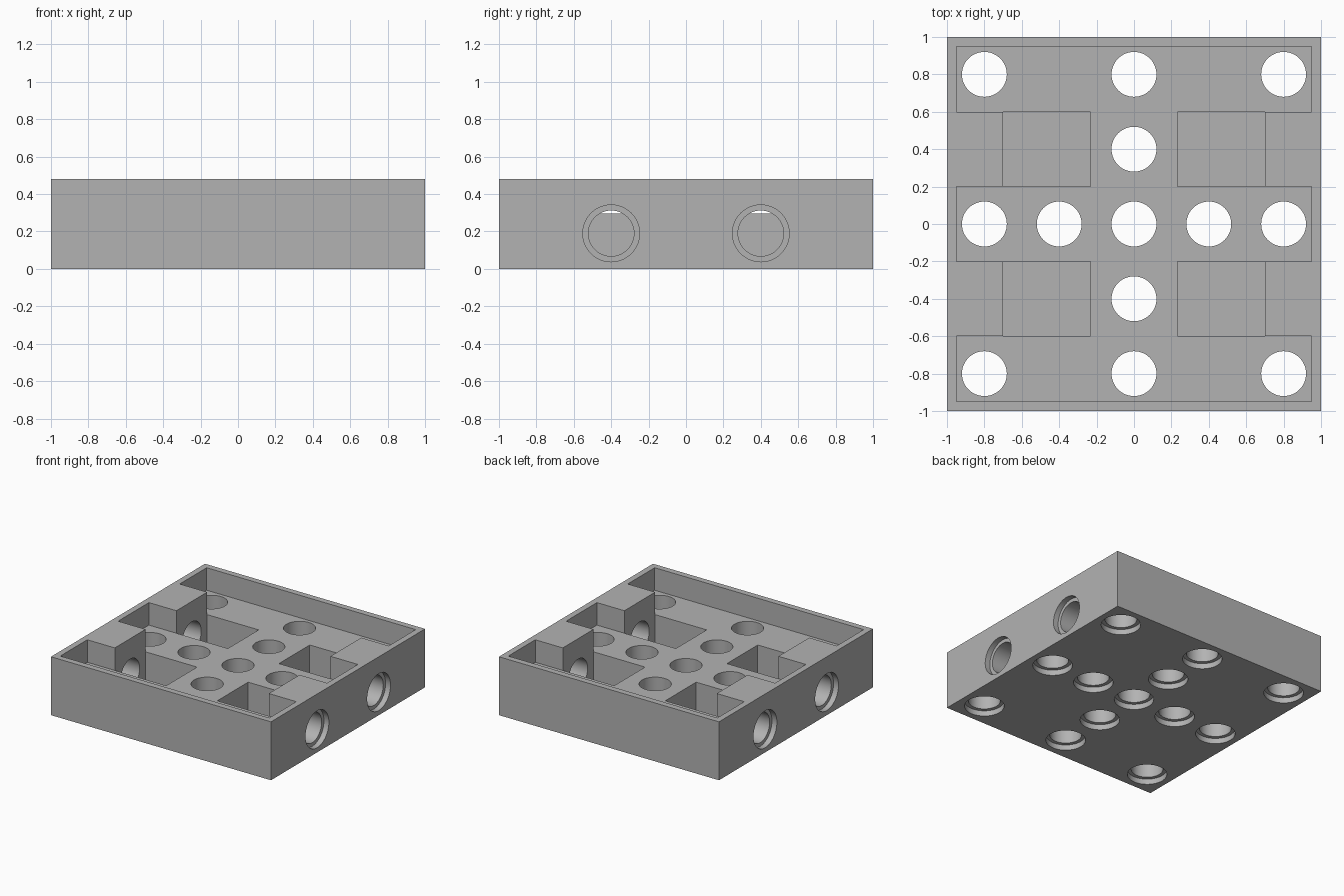
import bpy
import bmesh
import math
from mathutils import Matrix, Vector

cube = bpy.data.objects.get("Cube")
if cube:
    bpy.data.objects.remove(cube, do_unlink=True)

HEIGHT = 0.48
FLOOR = 0.295
POCKET_BOTTOM = 0.05
HOLE_R, RECESS_R, RECESS = 0.122, 0.152, 0.045
SIDE_HOLE_Z = 0.19

grey = bpy.data.materials.new("light_grey")
grey.use_nodes = True
COLOUR = (0.45, 0.45, 0.45, 1)
grey.diffuse_color = COLOUR
grey.node_tree.nodes["Principled BSDF"].inputs["Base Color"].default_value = COLOUR


def to_object(name, bm):
    bmesh.ops.recalc_face_normals(bm, faces=bm.faces)
    mesh = bpy.data.meshes.new(name)
    bm.to_mesh(mesh)
    bm.free()
    mesh.materials.append(grey)
    obj = bpy.data.objects.new(name, mesh)
    bpy.context.collection.objects.link(obj)
    return obj


def prism(name, outline, z0, z1):
    """Extrude a plan outline between two heights."""
    bm = bmesh.new()
    face = bm.faces.new([bm.verts.new((x, y, z0)) for x, y in outline])
    top = bmesh.ops.extrude_face_region(bm, geom=[face])["geom"]
    verts = [v for v in top if isinstance(v, bmesh.types.BMVert)]
    bmesh.ops.translate(bm, verts=verts, vec=(0, 0, z1 - z0))
    return to_object(name, bm)


def box(name, x0, x1, y0, y1, z0, z1):
    return prism(name, [(x0, y0), (x1, y0), (x1, y1), (x0, y1)], z0, z1)


def cylinder(name, start, end, radius):
    start, end = Vector(start), Vector(end)
    axis = end - start
    turn = axis.to_track_quat("Z", "Y").to_matrix().to_4x4()
    bm = bmesh.new()
    bmesh.ops.create_cone(bm, cap_ends=True, segments=48, radius1=radius,
                          radius2=radius, depth=axis.length,
                          matrix=Matrix.Translation((start + end) / 2) @ turn)
    return to_object(name, bm)


def cut(target, cutter):
    """Subtract the cutter from the target and discard it."""
    mod = target.modifiers.new("cut", "BOOLEAN")
    mod.operation, mod.solver, mod.object = "DIFFERENCE", "EXACT", cutter
    bpy.context.view_layer.objects.active = target
    bpy.ops.object.modifier_apply(modifier=mod.name)
    bpy.data.objects.remove(cutter, do_unlink=True)


# Square body
tray = box("brick_tray", -1, 1, -1, 1, 0, HEIGHT)

# Open cavity whose outline leaves four full-height side blocks
right_edge = [(0.95, -0.95), (0.95, -0.6), (0.7, -0.6), (0.7, -0.2), (0.95, -0.2)]
right_edge += [(x, -y) for x, y in reversed(right_edge)]
outline = right_edge + [(-x, -y) for x, y in right_edge]
cut(tray, prism("cavity_cutter", outline, FLOOR, 0.6))

# Deep pockets and side pin holes next to each block
for sx in (-1, 1):
    for sy in (-1, 1):
        xs, ys = sorted((0.232 * sx, 0.7 * sx)), sorted((0.2 * sy, 0.6 * sy))
        cut(tray, box("pocket_cutter", *xs, *ys, POCKET_BOTTOM, 0.4))
        y = 0.4 * sy
        for radius, inner in ((HOLE_R, 0.6), (RECESS_R, 1 - RECESS)):
            cut(tray, cylinder("side_hole_cutter", (sx * inner, y, SIDE_HOLE_Z),
                               (sx * 1.1, y, SIDE_HOLE_Z), radius))

# Floor holes, recessed on the underside
centres = [(0.8 * i, 0.8 * j) for i in (-1, 0, 1) for j in (-1, 0, 1)]
centres += [(-0.4, 0), (0.4, 0), (0, -0.4), (0, 0.4)]
for x, y in centres:
    for radius, top in ((HOLE_R - 0.002, 0.4), (RECESS_R - 0.003, RECESS)):
        cut(tray, cylinder("floor_hole_cutter", (x, y, -0.1), (x, y, top), radius))

# Smooth hole walls, sharp everywhere else
bpy.ops.object.select_all(action="DESELECT")
tray.select_set(True)
bpy.context.view_layer.objects.active = tray
bpy.ops.object.shade_smooth_by_angle(angle=math.radians(30))
